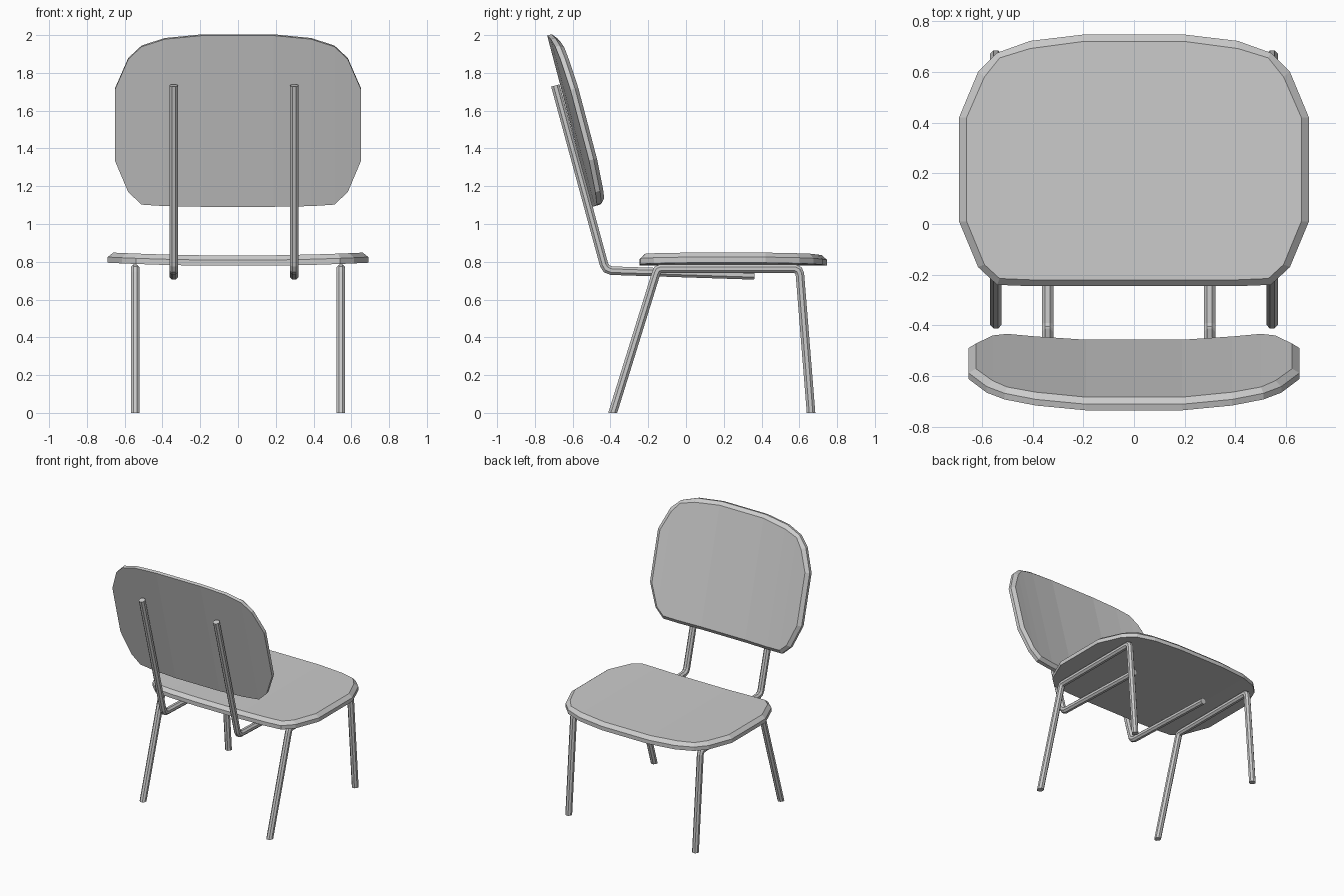
import bpy, bmesh
from math import cos, sin, pi
from mathutils import Vector

if "Cube" in bpy.data.objects:
    bpy.data.objects.remove(bpy.data.objects["Cube"])

# Shared panel outline, right half: (x, near end, far end) per column
OUTER = [(.20, -.245, .747), (.41, -.245, .722), (.54, -.240, .675), (.615, -.170, .60), (.69, .01, .42)]
INNER = [(.20, -.220, .720), (.41, -.220, .692), (.53, -.215, .655), (.59, -.160, .58), (.66, .01, .42)]


def finish(name, bm):
    bmesh.ops.recalc_face_normals(bm, faces=bm.faces)
    mesh = bpy.data.meshes.new(name)
    bm.to_mesh(mesh)
    bm.free()
    obj = bpy.data.objects.new(name, mesh)
    bpy.context.collection.objects.link(obj)
    return obj


def panel(name, origin, along, up, scale, side, chamfer, lift):
    """Rounded board, curved across its width, chamfered on the upper face."""
    bm = bmesh.new()
    origin, along, up = Vector(origin), Vector(along).normalized(), Vector(up).normalized()

    def layer(half, h):
        cols = [(-x, a, b) for x, a, b in reversed(half)] + half
        rows = []
        for k in (1, 2):
            rows.append([bm.verts.new(origin + Vector((c[0] * scale, 0, 0)) + along * c[k] * scale
                                      + up * (h + lift * (c[0] / .69) ** 2)) for c in cols])
        return rows

    def ring(rows):
        return rows[0] + rows[1][::-1]

    bottom, middle, top = layer(OUTER, 0), layer(OUTER, side), layer(INNER, side + chamfer)
    for lo, hi in (bottom, top):
        for i in range(len(lo) - 1):
            bm.faces.new((lo[i], lo[i + 1], hi[i + 1], hi[i]))
    for a, b in ((bottom, middle), (middle, top)):
        a, b = ring(a), ring(b)
        for i in range(len(a)):
            j = (i + 1) % len(a)
            bm.faces.new((a[i], a[j], b[j], b[i]))
    return finish(name, bm)


def tube(name, x, path, r=.0245, sides=8, level_ends=False):
    """Mitred tube along a (y, z) path at a fixed x."""
    bm = bmesh.new()
    pts = [Vector((x, y, z)) for y, z in path]
    rings = []
    for i, p in enumerate(pts):
        t_in = (p - pts[max(i - 1, 0)]).normalized()
        t_out = (pts[min(i + 1, len(pts) - 1)] - p).normalized()
        t = (t_in + t_out).normalized()
        n = Vector((0, -t.z, t.y))
        is_end = i in (0, len(pts) - 1)
        if is_end and level_ends:
            n = Vector((0, -1 if t.z > 0 else 1, 0))
        seg = t_out if i == 0 else t_in
        n = n / abs(n.dot(Vector((0, -seg.z, seg.y))))
        angles = [2 * pi * (k + .5) / sides for k in range(sides)]
        rings.append([bm.verts.new(p + Vector((r * cos(a), 0, 0)) + n * r * sin(a)) for a in angles])
    for a, b in zip(rings, rings[1:]):
        for k in range(sides):
            j = (k + 1) % sides
            bm.faces.new((a[k], a[j], b[j], b[k]))
    bm.faces.new(rings[0])
    bm.faces.new(rings[-1])
    return finish(name, bm)


# Seat and backrest
panel("seat", (0, 0, .778), (0, 1, 0), (0, 0, 1), 1, .03, .025, .017)
panel("backrest", (0, -.559, 1.314), (0, -.255, .967), (0, .967, .255), .945, .025, .022, .05)

# Side leg frames: front foot, under the seat, rear foot
LEGS = [(.662, 0), (.603, .735), (.595, .754), (.578, .763), (-.135, .763), (-.15, .757), (-.158, .74), (-.388, 0)]
for label, x in (("left", -.545), ("right", .545)):
    tube(label + "_leg_frame", x, LEGS, level_ends=True)

# Backrest supports
SUPPORT = [(.362, .728), (-.395, .753), (-.42, .763), (-.434, .785), (-.692, 1.733)]
for label, x in (("left", -.341), ("right", .298)):
    tube(label + "_back_support", x, SUPPORT)
